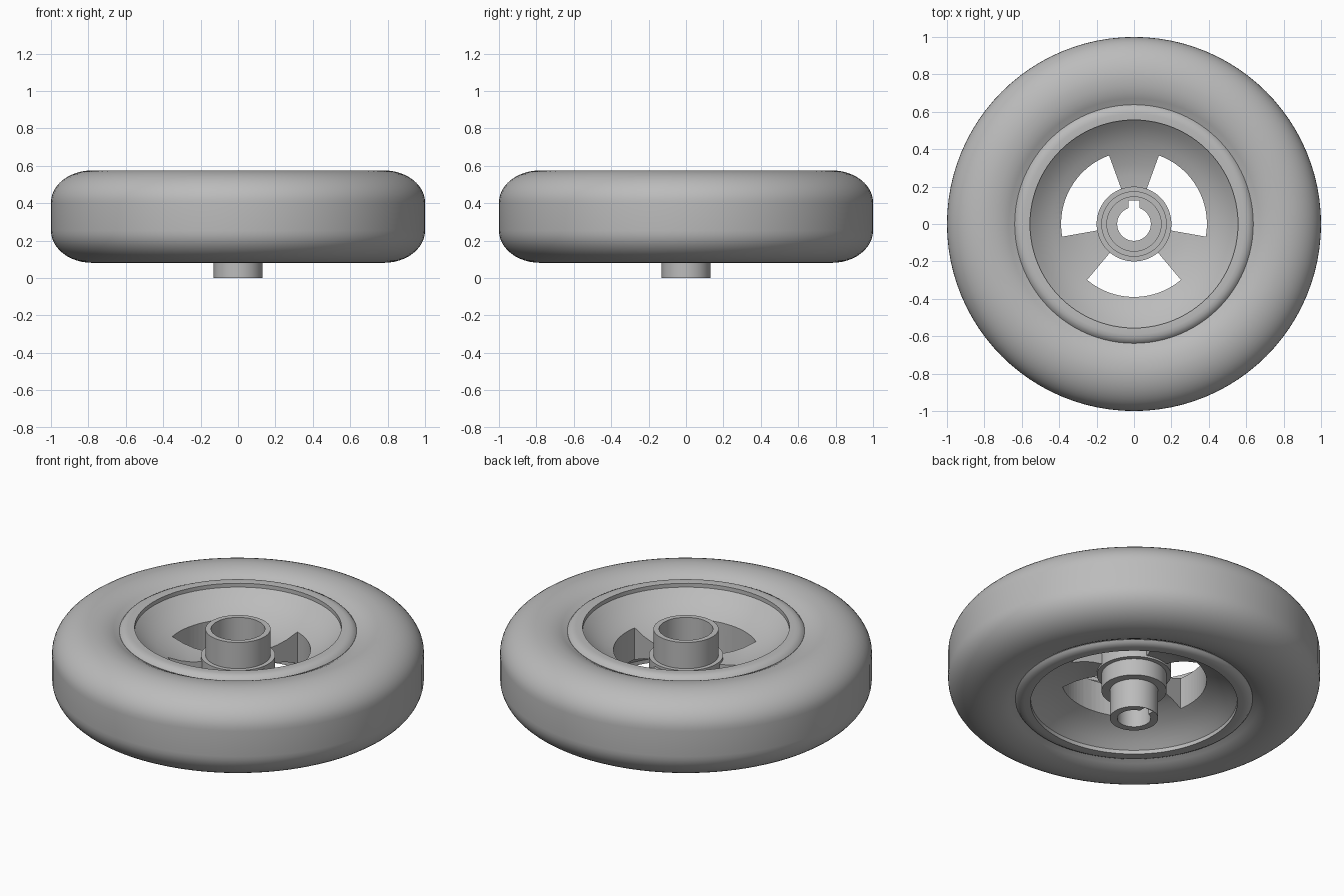
import bpy, bmesh
from math import cos, sin, pi, radians
from mathutils import Matrix, Vector

if "Cube" in bpy.data.objects:
    bpy.data.objects.remove(bpy.data.objects["Cube"], do_unlink=True)

MID = 0.328   # height of the wheel's mid plane
SEGMENTS = 96

grey = bpy.data.materials.new("plain grey")
grey.use_nodes = True
colour = (0.5, 0.5, 0.5, 1)
grey.diffuse_color = colour
grey.node_tree.nodes["Principled BSDF"].inputs["Base Color"].default_value = colour


def make_object(name, bm):
    bmesh.ops.recalc_face_normals(bm, faces=bm.faces)
    mesh = bpy.data.meshes.new(name)
    bm.to_mesh(mesh)
    bm.free()
    mesh.materials.append(grey)
    obj = bpy.data.objects.new(name, mesh)
    bpy.context.collection.objects.link(obj)
    return obj


def revolve(name, profile):
    """Spin a closed (radius, height) outline around the z axis."""
    bm = bmesh.new()
    verts = [bm.verts.new((r, 0, z)) for r, z in profile]
    edges = [bm.edges.new((verts[i - 1], verts[i])) for i in range(len(verts))]
    bmesh.ops.spin(bm, geom=verts + edges, cent=(0, 0, 0), axis=(0, 0, 1),
                   angle=2 * pi, steps=SEGMENTS, use_merge=False)
    bmesh.ops.remove_doubles(bm, verts=bm.verts, dist=1e-5)
    return make_object(name, bm)


def mirrored(upper):
    """Close an upper half outline, given above the mid plane, with its mirror."""
    return [(r, MID + h) for r, h in upper] + [(r, MID - h) for r, h in reversed(upper)]


def cut(obj, cutter):
    cutter.hide_render = True
    mod = obj.modifiers.new("cut", "BOOLEAN")
    mod.operation, mod.solver, mod.object = "DIFFERENCE", "EXACT", cutter
    activate(obj)
    bpy.ops.object.modifier_apply(modifier=mod.name)
    bpy.data.objects.remove(cutter, do_unlink=True)


def activate(obj):
    bpy.ops.object.select_all(action="DESELECT")
    obj.select_set(True)
    bpy.context.view_layer.objects.active = obj


# Tyre: bulging shoulders around a straight tread band
shoulder = [(0.78 + 0.22 * sin(t * pi / 24), 0.075 + 0.172 * cos(t * pi / 24))
            for t in range(13)]
tyre = revolve("tyre", mirrored(
    [(0.60, 0.19), (0.64, 0.205), (0.67, 0.222), (0.70, 0.235), (0.74, 0.244)] + shoulder))

# Rim: rolled lip and a dished web running in to the hub
bowl = [(0.19, 0.045), (0.26, 0.052), (0.32, 0.066), (0.39, 0.094), (0.44, 0.118),
        (0.48, 0.142), (0.52, 0.172), (0.545, 0.195), (0.556, 0.205)]
lip = [(0.556, 0.228), (0.59, 0.230), (0.61, 0.227), (0.628, 0.218), (0.638, 0.206),
       (0.638, 0.16)]
rim = revolve("rim", mirrored(bowl + lip))


# Three windows through the web
def window_cutter(centre):
    bm = bmesh.new()
    steps = 20
    angles = [radians(centre - 40 + 80 * i / steps) for i in range(steps + 1)]
    outline = [(0.39, a) for a in angles] + [(0.195, a) for a in reversed(angles)]
    face = bm.faces.new([bm.verts.new((r * cos(a), r * sin(a), -0.1)) for r, a in outline])
    result = bmesh.ops.extrude_face_region(bm, geom=[face])
    top = [v for v in result["geom"] if isinstance(v, bmesh.types.BMVert)]
    bmesh.ops.translate(bm, verts=top, vec=(0, 0, 0.9))
    return make_object("window_cutter", bm)


for centre in (30, 150, 270):
    cut(rim, window_cutter(centre))

# Hub: stepped barrel with a wide upper recess and a narrow bore
hub = revolve("hub", [
    (0.09, 0), (0.13, 0), (0.13, 0.17), (0.175, 0.17), (0.175, 0.27), (0.2, 0.27),
    (0.2, 0.39), (0.175, 0.39), (0.175, 0.545), (0.145, 0.545), (0.145, 0.30), (0.09, 0.30)])

# Keyway along the bore
key = bmesh.new()
bmesh.ops.create_cube(key, size=1, matrix=Matrix.Translation(Vector((0, 0.0625, MID)))
                      @ Matrix.Diagonal((0.06, 0.125, 1, 1)))
cut(hub, make_object("keyway_cutter", key))

# Smooth curved surfaces, crisp corners
for part in (tyre, rim, hub):
    activate(part)
    bpy.ops.object.shade_smooth_by_angle(angle=radians(30))
